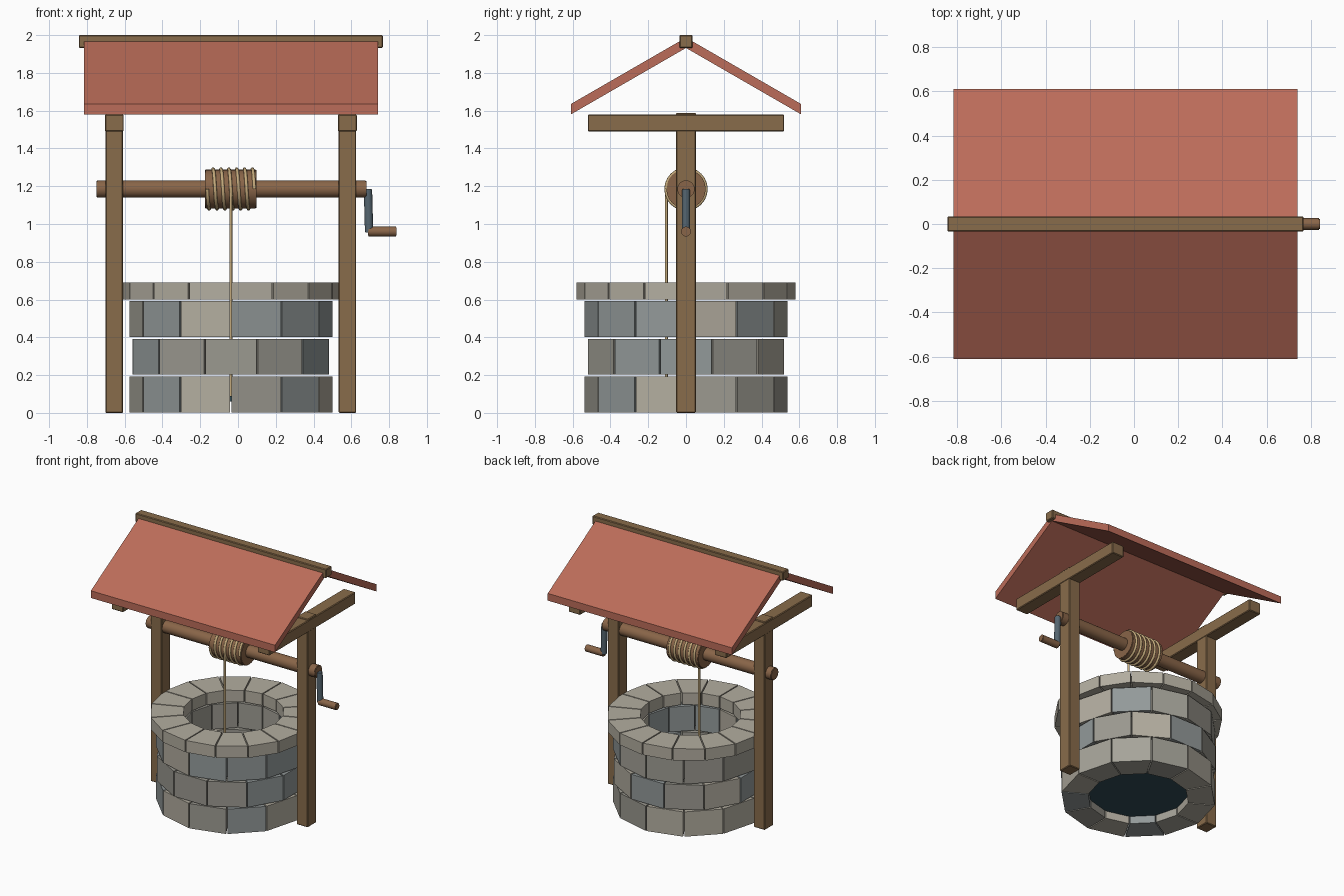
import bpy, bmesh, math, random
from mathutils import Vector

if "Cube" in bpy.data.objects:
    bpy.data.objects.remove(bpy.data.objects["Cube"])

random.seed(4)
CX = -0.038  # x of the well axis


def material(name, rgb):
    m = bpy.data.materials.new(name)
    m.diffuse_color = (*rgb, 1)
    m.use_nodes = True
    m.node_tree.nodes["Principled BSDF"].inputs["Base Color"].default_value = m.diffuse_color
    return m


WOOD = material("wood", (0.25, 0.15, 0.07))
DARK_WOOD = material("turned_wood", (0.25, 0.13, 0.065))
ROOF = material("roof_red", (0.5, 0.15, 0.1))
ROPE = material("rope", (0.55, 0.4, 0.2))
METAL = material("metal", (0.09, 0.13, 0.16))
WATER = material("water", (0.03, 0.07, 0.09))
STONES = [material("stone_%d" % i, c) for i, c in enumerate(
    [(0.45, 0.42, 0.35), (0.33, 0.32, 0.28), (0.29, 0.32, 0.32), (0.38, 0.37, 0.32)])]


def finish(bm, name, mats, smooth=False):
    bmesh.ops.recalc_face_normals(bm, faces=bm.faces)
    me = bpy.data.meshes.new(name)
    bm.to_mesh(me)
    bm.free()
    ob = bpy.data.objects.new(name, me)
    bpy.context.collection.objects.link(ob)
    for m in mats:
        me.materials.append(m)
    if smooth:
        bpy.ops.object.select_all(action='DESELECT')
        ob.select_set(True)
        bpy.context.view_layer.objects.active = ob
        bpy.ops.object.shade_smooth_by_angle(angle=math.radians(40))
    return ob


def box(name, lo, hi, mat, bevel=0.005):
    bm = bmesh.new()
    bmesh.ops.create_cube(bm, size=1)
    for v in bm.verts:
        v.co = [(a + b) / 2 + c * (b - a) for a, b, c in zip(lo, hi, v.co)]
    bmesh.ops.bevel(bm, geom=bm.edges[:], offset=bevel, segments=1, affect='EDGES')
    return finish(bm, name, [mat])


def rod(name, a, b, r, mat, bevel=0.004, sides=24):
    a, b = Vector(a), Vector(b)
    bm = bmesh.new()
    bmesh.ops.create_cone(bm, cap_ends=True, segments=sides, radius1=r, radius2=r,
                          depth=(b - a).length)
    if bevel:
        rims = [e for e in bm.edges if any(len(f.verts) > 4 for f in e.link_faces)]
        bmesh.ops.bevel(bm, geom=rims, offset=bevel, segments=2, affect='EDGES')
    rot = (b - a).to_track_quat('Z', 'Y')
    for v in bm.verts:
        v.co = rot @ v.co + (a + b) / 2
    return finish(bm, name, [mat], True)


def stone_ring(name, count, r_in, r_out, z0, z1, offset, mats):
    """Ring of separate wedge blocks with narrow joints."""
    bm = bmesh.new()
    step, gap = 2 * math.pi / count, 0.004
    for i in range(count):
        mid = -math.pi / 2 + (i + 0.5 + offset) * step
        quad = []
        for r, s in ((r_in, -1), (r_out, -1), (r_out, 1), (r_in, 1)):
            a = mid + s * (step / 2 - gap / r)
            quad.append((CX + r * math.cos(a), r * math.sin(a)))
        low = [bm.verts.new((x, y, z0)) for x, y in quad]
        top = [bm.verts.new((x, y, z1)) for x, y in quad]
        faces = [bm.faces.new(low[::-1]), bm.faces.new(top)]
        faces += [bm.faces.new((low[k], low[(k + 1) % 4], top[(k + 1) % 4], top[k]))
                  for k in range(4)]
        tone = random.randrange(len(mats))
        for f in faces:
            f.material_index = tone
    return finish(bm, name, mats)


# stone wall courses, each shifted half a block, and the wider cap
for i in range(3):
    stone_ring("wall_course_%d" % (i + 1), 12, 0.35, 0.537,
               0.003 + 0.2 * i, 0.192 + 0.2 * i, 0.5 * (i % 2), STONES)
stone_ring("cap_stones", 16, 0.35, 0.58, 0.6, 0.69, 0, [STONES[0]])

# water in the shaft
rod("water", (CX, 0, 0.06), (CX, 0, 0.09), 0.35, WATER, 0, 32)

# posts and cross beams
for side, s in (("left", -1), ("right", 1)):
    x = CX + s * 0.617
    box(side + "_post", (x - 0.047, -0.053, 0), (x + 0.047, 0.053, 1.588), WOOD)
    box(side + "_cross_beam", (x - 0.05, -0.52, 1.49), (x + 0.05, 0.52, 1.58), WOOD)

# roof slabs with plumb-cut eaves
for side, s in (("front", -1), ("back", 1)):
    bm = bmesh.new()
    profile = [(0, 1.987), (0.61, 1.635), (0.61, 1.58), (0, 1.932)]
    face = bm.faces.new([bm.verts.new((-0.815, s * y, z)) for y, z in profile])
    ext = bmesh.ops.extrude_face_region(bm, geom=[face], use_keep_orig=True)
    bmesh.ops.translate(bm, vec=(1.555, 0, 0),
                        verts=[g for g in ext["geom"] if isinstance(g, bmesh.types.BMVert)])
    finish(bm, side + "_roof", [ROOF])
box("ridge_beam", (-0.843, -0.035, 1.932), (0.767, 0.035, 2.0), WOOD)

# windlass
AZ = 1.185
rod("axle", (-0.75, 0, AZ), (0.68, 0, AZ), 0.046, DARK_WOOD)
rod("drum", (-0.175, 0, AZ), (0.097, 0, AZ), 0.104, DARK_WOOD)
rod("crank_arm", (0.688, 0, 1.185), (0.694, 0, 0.955), 0.022, METAL)
rod("crank_handle", (0.688, 0, 0.96), (0.84, 0, 0.96), 0.026, DARK_WOOD)


def rope(name, points, r):
    cu = bpy.data.curves.new(name, 'CURVE')
    cu.dimensions = '3D'
    cu.bevel_depth, cu.bevel_resolution, cu.use_fill_caps = r, 2, True
    sp = cu.splines.new('POLY')
    sp.points.add(len(points) - 1)
    for p, co in zip(sp.points, points):
        p.co = (*co, 1)
    cu.materials.append(ROPE)
    bpy.context.collection.objects.link(bpy.data.objects.new(name, cu))


# rope wound on the drum and hanging into the well
turns, n = 6, 24
coil = []
for i in range(turns * n + 1):
    a = 2 * math.pi * i / n
    coil.append((-0.163 + 0.25 * i / (turns * n), -0.106 * math.cos(a), AZ - 0.106 * math.sin(a)))
rope("rope_coil", coil, 0.009)
rope("hanging_rope", [(CX, -0.104, AZ), (CX, -0.104, 0.08)], 0.008)
